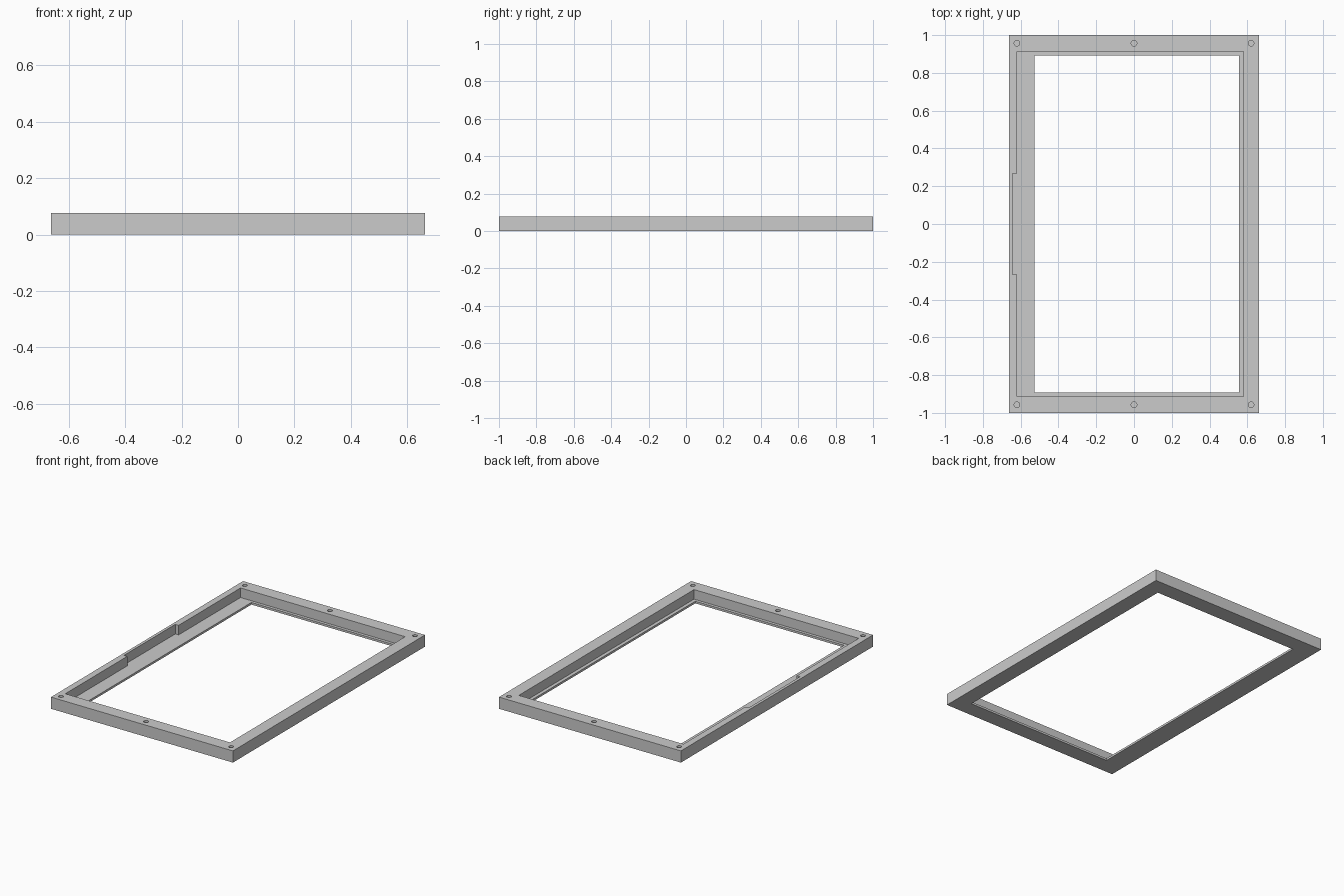
import bpy
import bmesh
from mathutils import Matrix, Vector

cube = bpy.data.objects.get("Cube")
if cube:
    bpy.data.objects.remove(cube, do_unlink=True)

HEIGHT = 0.077    # full frame thickness
LEDGE = 0.014     # thin lip left under the pocket
OVER = 0.05       # cutter overshoot

grey = bpy.data.materials.new("plain grey")
grey.use_nodes = True
colour = (0.6, 0.6, 0.6, 1)
grey.diffuse_color = colour
grey.node_tree.nodes["Principled BSDF"].inputs["Base Color"].default_value = colour


def make_object(name, bm):
    mesh = bpy.data.meshes.new(name)
    bm.to_mesh(mesh)
    bm.free()
    mesh.materials.append(grey)
    obj = bpy.data.objects.new(name, mesh)
    bpy.context.collection.objects.link(obj)
    return obj


def box(name, low, high):
    low, high = Vector(low), Vector(high)
    bm = bmesh.new()
    place = Matrix.Translation((low + high) / 2) @ Matrix.Diagonal((*(high - low), 1))
    bmesh.ops.create_cube(bm, size=1, matrix=place)
    return make_object(name, bm)


def cylinder(name, x, y, low, high, radius):
    bm = bmesh.new()
    bmesh.ops.create_cone(bm, cap_ends=True, segments=24, radius1=radius, radius2=radius,
                          depth=high - low,
                          matrix=Matrix.Translation((x, y, (low + high) / 2)))
    return make_object(name, bm)


# Solid slab that becomes the frame
frame = box("frame", (-0.663, -1, 0), (0.663, 1, HEIGHT))

# Off-centre window, recessed pocket and side notch
top = HEIGHT + OVER
cutters = [
    box("pocket_cutter", (-0.62, -0.912, LEDGE), (0.58, 0.912, top)),
    box("notch_cutter", (-0.644, -0.267, LEDGE), (-0.5, 0.267, top)),
    box("window_cutter", (-0.527, -0.892, -OVER), (0.557, 0.892, top)),
]

# Blind screw holes along both short rails
for x in (-0.62, 0, 0.62):
    for y in (-0.957, 0.957):
        cutters.append(cylinder("screw_hole_cutter", x, y, LEDGE, top, 0.015))

bpy.context.view_layer.objects.active = frame
for cutter in cutters:
    cutter.hide_render = True
    cut = frame.modifiers.new(cutter.name, "BOOLEAN")
    cut.operation = "DIFFERENCE"
    cut.solver = "EXACT"
    cut.object = cutter
    bpy.ops.object.modifier_apply(modifier=cut.name)
    bpy.data.objects.remove(cutter, do_unlink=True)

# Round hole walls, crisp frame edges
bpy.ops.object.select_all(action="DESELECT")
frame.select_set(True)
bpy.ops.object.shade_smooth_by_angle(angle=0.6)
